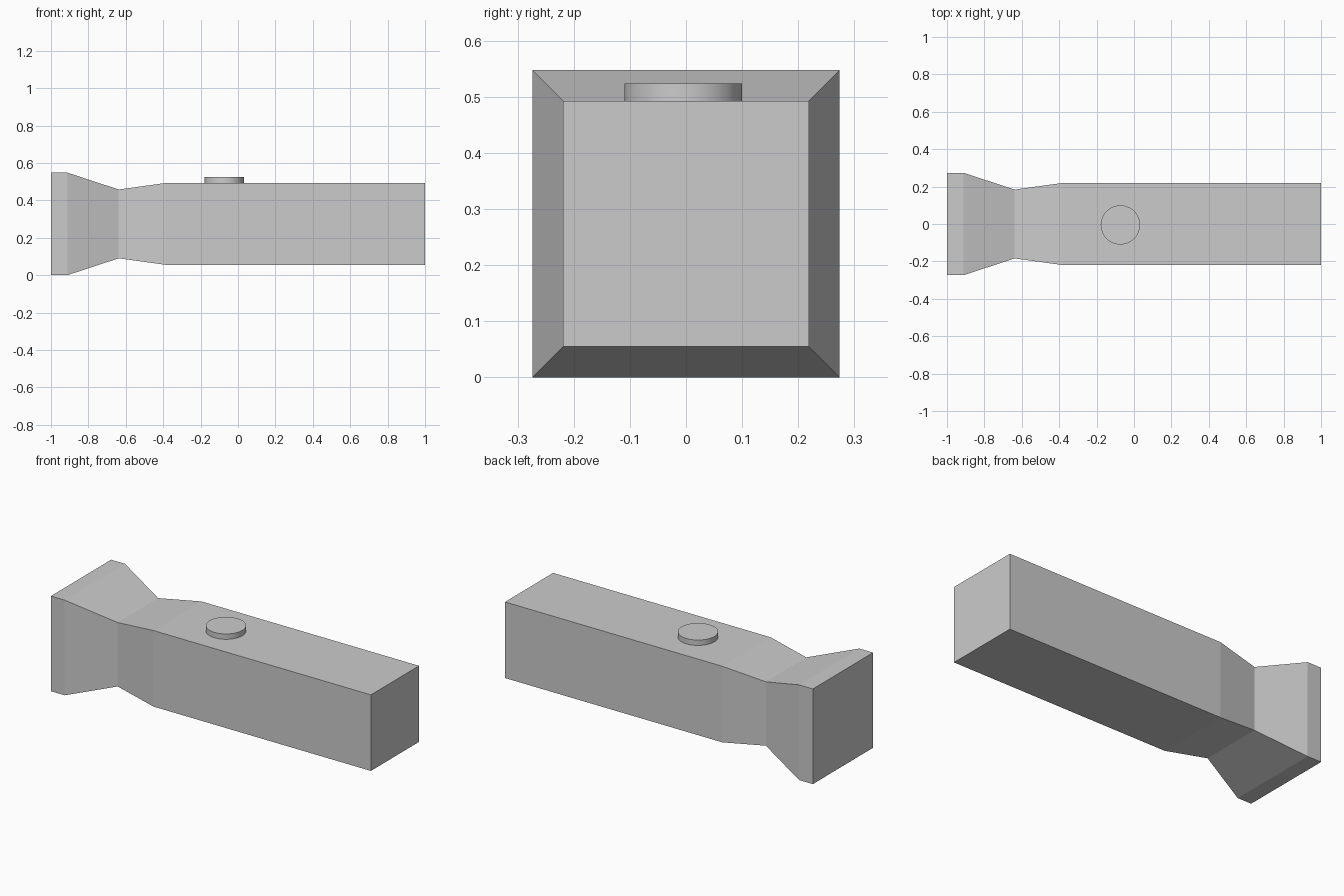
import bpy, bmesh, math

if "Cube" in bpy.data.objects:
    bpy.data.objects.remove(bpy.data.objects["Cube"])

MID_Z = 0.274

# flashlight body: square cross-sections (x, half width) skinned along x
SECTIONS = [(-1.0, 0.274), (-0.912, 0.274), (-0.638, 0.184), (-0.385, 0.219), (1.0, 0.219)]
CORNERS = [(-1, -1), (1, -1), (1, 1), (-1, 1)]

bm = bmesh.new()
rings = [[bm.verts.new((x, h * sy, MID_Z + h * sz)) for sy, sz in CORNERS] for x, h in SECTIONS]
for a, b in zip(rings, rings[1:]):
    for i in range(4):
        j = (i + 1) % 4
        bm.faces.new((a[i], a[j], b[j], b[i]))
bm.faces.new(rings[0])
bm.faces.new(rings[-1])
bmesh.ops.recalc_face_normals(bm, faces=bm.faces)
mesh = bpy.data.meshes.new("flashlight_body")
bm.to_mesh(mesh)
bm.free()
bpy.context.collection.objects.link(bpy.data.objects.new("flashlight_body", mesh))

# round switch button, slightly sunk into the top
TOP, BOTTOM = 0.524, 0.483
bpy.ops.mesh.primitive_cylinder_add(vertices=48, radius=0.105, depth=TOP - BOTTOM,
                                    location=(-0.073, -0.005, (TOP + BOTTOM) / 2))
button = bpy.context.object
button.name = "switch_button"
bpy.ops.object.shade_smooth_by_angle(angle=math.radians(30))
